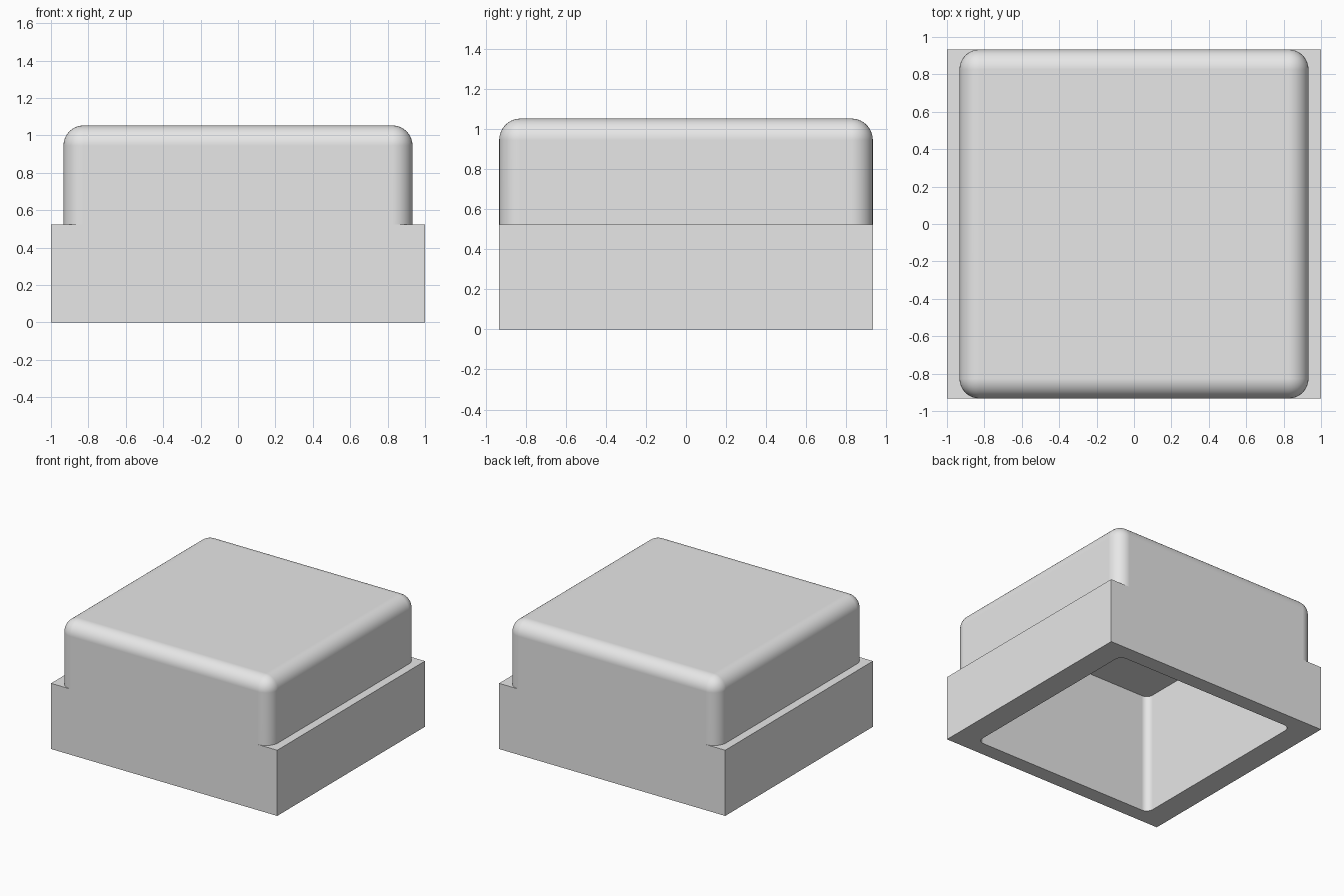
import bpy, bmesh, math
from mathutils import Matrix

default = bpy.data.objects.get("Cube")
if default:
    bpy.data.objects.remove(default, do_unlink=True)

HALF_X, HALF_Y = 1.0, 0.933      # base footprint
LEDGE_Z, TOP_Z = 0.525, 1.053    # height of the ledge and of the whole model
ROUND = 0.107                    # outer rounding of the cap
INNER, INNER_ROUND = 0.81, 0.055  # cavity half width and corner radius
CEILING_Z = 0.965

grey = bpy.data.materials.new("light grey")
grey.use_nodes = True
grey.diffuse_color = (0.8, 0.8, 0.8, 1)
grey.node_tree.nodes["Principled BSDF"].inputs["Base Color"].default_value = (0.8, 0.8, 0.8, 1)


def box(name, hx, hy, z0, z1, radius=0.0, rounded=lambda edge: False):
    """Box with the chosen edges rounded."""
    bm = bmesh.new()
    bmesh.ops.create_cube(bm, size=1, matrix=Matrix.Translation((0, 0, (z0 + z1) / 2))
                          @ Matrix.Diagonal((2 * hx, 2 * hy, z1 - z0, 1)))
    edges = [e for e in bm.edges if rounded(e)]
    if edges:
        bmesh.ops.bevel(bm, geom=edges, offset=radius, segments=10, profile=0.5,
                        affect='EDGES', clamp_overlap=True)
    bmesh.ops.recalc_face_normals(bm, faces=bm.faces)
    mesh = bpy.data.meshes.new(name)
    bm.to_mesh(mesh)
    bm.free()
    mesh.materials.append(grey)
    obj = bpy.data.objects.new(name, mesh)
    bpy.context.collection.objects.link(obj)
    return obj


def is_upright(edge):
    a, b = edge.verts
    return abs(a.co.z - b.co.z) > 0.1


def is_cap_edge(edge):
    return max(v.co.z for v in edge.verts) > LEDGE_Z + 0.1


# Wide square-edged base, and the rounded cap standing on it
base = box("base", HALF_X, HALF_Y, 0, LEDGE_Z)
cap = box("cap", HALF_Y, HALF_Y, LEDGE_Z, TOP_Z, ROUND, is_cap_edge)

# Cavity open at the bottom, with rounded upright corners
cavity = box("cavity_cutter", INNER, INNER, -0.2, CEILING_Z, INNER_ROUND, is_upright)
cavity.hide_render = True

for part in (base, cap):
    bpy.ops.object.select_all(action='DESELECT')
    part.select_set(True)
    bpy.context.view_layer.objects.active = part
    cut = part.modifiers.new("hollow", 'BOOLEAN')
    cut.operation = 'DIFFERENCE'
    cut.solver = 'EXACT'
    cut.object = cavity
    bpy.ops.object.modifier_apply(modifier=cut.name)
    bpy.ops.object.shade_smooth_by_angle(angle=math.radians(30))
    # Keep the large flat faces evenly shaded beside the roundings
    weighted = part.modifiers.new("even_shading", 'WEIGHTED_NORMAL')
    weighted.keep_sharp = True

bpy.data.objects.remove(cavity, do_unlink=True)
